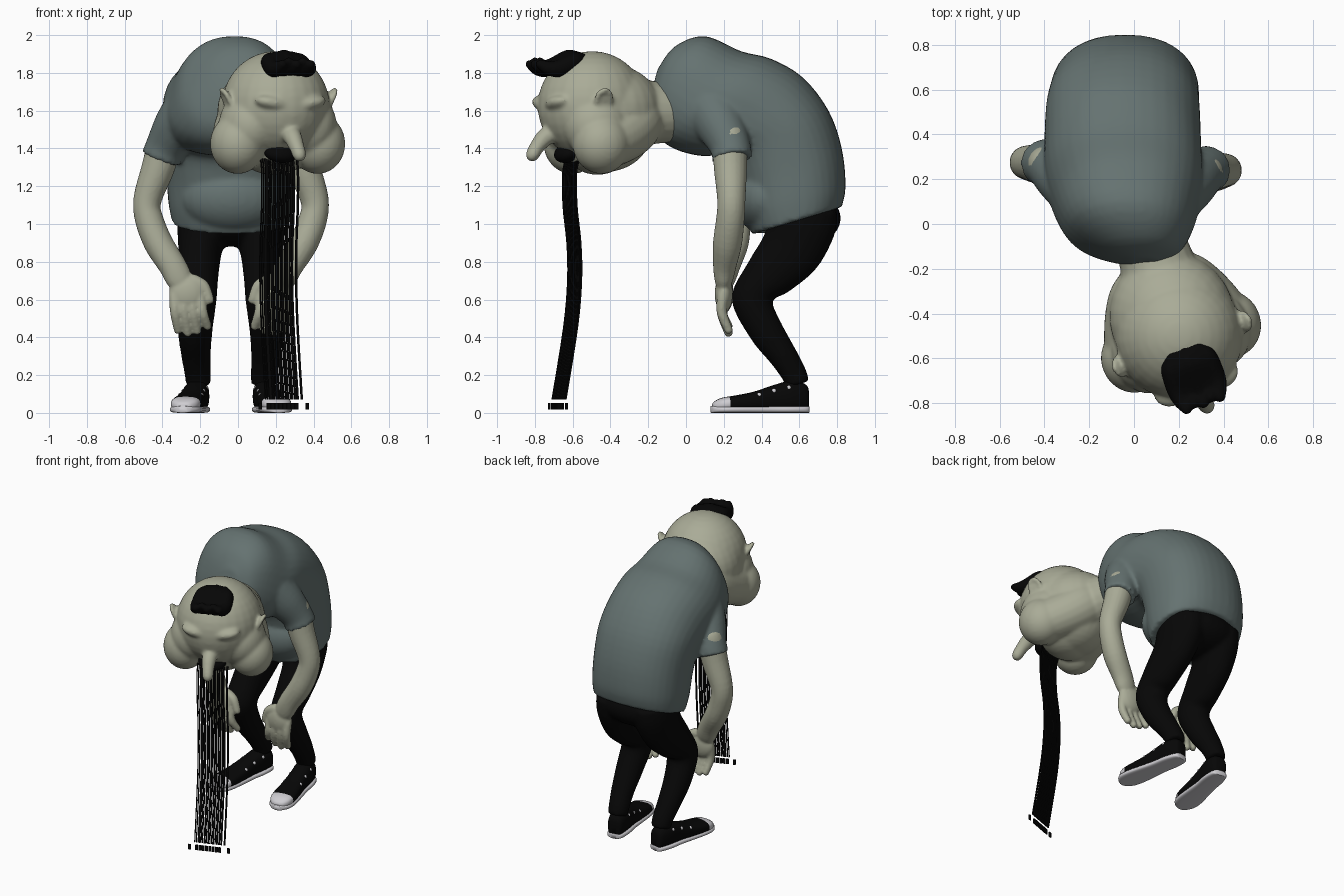
import bpy, bmesh, math, random
from mathutils import Vector, Matrix

if "Cube" in bpy.data.objects:
    bpy.data.objects.remove(bpy.data.objects["Cube"])

CX = -0.037                       # mirror line of the body
HEAD = (0.21, -0.525, 1.6)        # head pivot, turned 20 degrees
TURN = math.radians(20)


def material(name, rgb):
    m = bpy.data.materials.new(name)
    m.diffuse_color = (*rgb, 1)
    m.use_nodes = True
    m.node_tree.nodes["Principled BSDF"].inputs["Base Color"].default_value = m.diffuse_color
    return m


SKIN = material("pale skin", (0.40, 0.41, 0.31))
SHIRT = material("grey green shirt", (0.13, 0.17, 0.165))
BLACK = material("black", (0.002, 0.002, 0.002))
WHITE = material("shoe white", (0.62, 0.61, 0.64))


def loft(bm, rings, n=24, p=1.0, sub=4):
    """Smooth skin through rings of (centre, half axis u, half axis v)."""
    R = [[Vector(a) for a in r] for r in rings]
    dense, last = [], len(R) - 1
    for i in range(last):
        q = R[max(i - 1, 0)], R[i], R[i + 1], R[min(i + 2, last)]
        for k in range(sub):
            t = k / sub
            dense.append([0.5 * (2 * b + (c - a) * t + (2 * a - 5 * b + 4 * c - d) * t * t
                          + (3 * b - a - 3 * c + d) * t ** 3) for a, b, c, d in zip(*q)])
    dense.append(R[-1])
    loops = []
    for c, u, v in dense:
        loop = []
        for k in range(n):
            a = math.tau * k / n
            x, y = math.cos(a), math.sin(a)
            loop.append(bm.verts.new(c + u * math.copysign(abs(x) ** p, x)
                                     + v * math.copysign(abs(y) ** p, y)))
        loops.append(loop)
    for A, B in zip(loops, loops[1:]):
        for k in range(n):
            bm.faces.new((A[k], A[(k + 1) % n], B[(k + 1) % n], B[k]))
    bm.faces.new(loops[0])
    bm.faces.new(loops[-1])


def tube(bm, pts, ends=True, n=20):
    """Round limb through (x, y, z, radius[, radius2])."""
    P = [Vector(p[:3]) for p in pts]
    rings = []
    for i, p in enumerate(pts):
        t = (P[min(i + 1, len(P) - 1)] - P[max(i - 1, 0)]).normalized()
        ax = Vector((0, 1, 0)) if abs(t.x) > 0.9 else Vector((1, 0, 0))
        u = (ax - t * t.dot(ax)).normalized()
        v = t.cross(u)
        caps = [(0, 1)]
        if ends and i == 0:
            caps = [(-0.95, 0.25), (-0.7, 0.7), (0, 1)]
        if ends and i == len(P) - 1:
            caps = [(0, 1), (0.7, 0.7), (0.95, 0.25)]
        for off, s in caps:
            rings.append((P[i] + t * off * p[3], u * p[3] * s, v * p[-1] * s))
    loft(bm, rings, n)


def ball(bm, c, r, rot=(0, 0, 0)):
    m = Matrix.Translation(c)
    for ang, ax in zip(rot, "XYZ"):
        m = m @ Matrix.Rotation(math.radians(ang), 4, ax)
    bmesh.ops.create_uvsphere(bm, u_segments=28, v_segments=18, radius=1,
                              matrix=m @ Matrix.Diagonal((*r, 1)))


def box(bm, c, size):
    bmesh.ops.create_cube(bm, size=1, matrix=Matrix.Translation(c) @ Matrix.Diagonal((*size, 1)))


def finish(name, bm, mats, voxel=0, smooth=6, loc=(0, 0, 0), turn=0.0, flat=False):
    """Make the object; a voxel size melts the overlapping parts together."""
    bmesh.ops.recalc_face_normals(bm, faces=bm.faces)
    me = bpy.data.meshes.new(name)
    for f in bm.faces:
        f.smooth = not flat
    bm.to_mesh(me)
    bm.free()
    for m in mats:
        me.materials.append(m)
    ob = bpy.data.objects.new(name, me)
    bpy.context.collection.objects.link(ob)
    ob.location, ob.rotation_euler.z = loc, turn
    if voxel:
        r = ob.modifiers.new("melt", 'REMESH')
        r.mode, r.voxel_size, r.use_smooth_shade = 'VOXEL', voxel, True
        s = ob.modifiers.new("soften", 'SMOOTH')
        s.factor, s.iterations = 0.5, smooth
    return ob


# Shirt: rings from (front y, z), (back y, z), half width, centre x
bm = bmesh.new()
rings = []
for fy, fz, by, bz, w, cx in [
        (.35, .945, .825, 1.09, .315, -.035), (.31, 1.05, .845, 1.2, .33, -.04),
        (.28, 1.2, .825, 1.4, .335, -.045), (.22, 1.35, .755, 1.6, .345, -.05),
        (.08, 1.36, .62, 1.775, .35, -.05), (-.03, 1.385, .45, 1.875, .35, -.045),
        (-.115, 1.43, .29, 1.915, .325, -.035), (-.165, 1.5, .1, 1.995, .27, -.02),
        (-.185, 1.59, -.06, 1.94, .17, .02), (-.185, 1.69, -.15, 1.82, .06, .04)]:
    rings.append(((cx, (fy + by) / 2, (fz + bz) / 2), (w, 0, 0), (0, (by - fy) / 2, (bz - fz) / 2)))
loft(bm, rings, 36, 0.88)
ball(bm, (CX + .01, .42, 1.14), (.28, .175, .19))             # belly
for s in (-1, 1):
    dy = 0.03 if s < 0 else 0
    tube(bm, [(CX + s * x, y + dy, z, r) for x, y, z, r in
              [(.21, .14, 1.6, .15), (.285, .19, 1.51, .13), (.345, .235, 1.41, .108),
               (.37, .245, 1.345, .108)]], ends=False)
finish("shirt", bm, [SHIRT], 0.014, 4)

# Trousers: seat and two bent legs
bm = bmesh.new()
ball(bm, (CX, .61, 1.03), (.285, .21, .15))
for s in (-1, 1):
    tube(bm, [(CX + s * x, y, z, rx, ry) for x, y, z, rx, ry in
              [(.145, .615, 1.08, .13, .19), (.15, .605, .98, .135, .185), (.165, .55, .85, .115, .165),
               (.175, .435, .72, .108, .133), (.18, .35, .6, .104, .11), (.19, .42, .44, .093, .092),
               (.185, .515, .3, .078, .076), (.175, .575, .2, .07, .067),
               (.175, .59, .15, .068, .065)]], ends=False)
finish("trousers", bm, [BLACK], 0.014, 6)

# Shoes: one table of (y, half width, height) drives upper and sole
FOOT = [(.075, .02, .1), (.06, .05, .15), (-.02, .066, .17), (-.12, .066, .145), (-.22, .074, .112),
        (-.32, .081, .092), (-.39, .073, .08), (-.43, .045, .06), (-.442, .02, .045)]
for s, side in ((-1, "left"), (1, "right")):
    place = dict(loc=(CX + s * .178, .575, 0), turn=s * math.radians(10))
    bm = bmesh.new()
    loft(bm, [((0, y, h / 2 + .005), (w, 0, 0), (0, 0, h / 2 - .005)) for y, w, h in FOOT], 24, 0.75)
    for f in bm.faces:
        f.material_index = int(f.calc_center_median().y < -.36)   # pale toe cap
    finish(side + "_shoe", bm, [BLACK, WHITE], **place)
    bm = bmesh.new()
    loft(bm, [((0, y * 1.015, .018), (w + .004, 0, 0), (0, 0, .018)) for y, w, h in FOOT], 24, 0.6)
    finish(side + "_sole", bm, [WHITE], **place)
    bm = bmesh.new()
    for e in (-1, 1):
        for y, x, z in [(-.04, .052, .132), (-.12, .052, .115), (-.2, .056, .093)]:
            ball(bm, (e * x, y, z), (.012, .013, .013))
    finish(side + "_eyelets", bm, [WHITE], **place)

# Arms with hands resting by the knees
for s, side in ((-1, "left"), (1, "right")):
    bm = bmesh.new()
    dy = 0.035 if s < 0 else 0

    def P(x, y, z, *r):
        return (CX + s * x, y + dy * max(0, min(1, (z - .6) / .3)), z, *r)
    tube(bm, [P(.345, .23, 1.46, .09), P(.385, .235, 1.3, .088), P(.442, .24, 1.13, .075),
              P(.435, .235, 1.03, .075), P(.385, .22, .9, .077), P(.31, .205, .78, .073, .062),
              P(.275, .2, .71, .07, .05)])
    ball(bm, P(.23, .2, .63), (.098, .048, .1), (0, s * 15, 0))
    for bx, tx, tz in [(.3, .28, .44), (.255, .23, .425), (.21, .18, .435), (.165, .125, .46)]:
        tube(bm, [P(bx, .195, .62, .029), P((bx + tx) / 2 + .005, .19, .53, .028),
                  P(tx, .225, tz, .023)], n=12)
    tube(bm, [P(.2, .2, .7, .036), P(.145, .2, .67, .032), P(.115, .205, .6, .026)], n=12)
    finish(side + "_arm", bm, [SKIN], 0.009, 3)

# Head, built facing -y then turned
hat = dict(loc=HEAD, turn=TURN)
bm = bmesh.new()
ball(bm, (0, .03, .025), (.285, .29, .29))                    # skull
ball(bm, (0, .11, .0), (.28, .3, .25))                        # back of skull
ball(bm, (0, .1, -.11), (.25, .25, .215))                     # throat
ball(bm, (0, .06, -.17), (.22, .18, .17))                     # jaw
ball(bm, (0, -.09, -.09), (.17, .135, .095))                  # upper lip
tube(bm, [(0, .2, -.01, .2), (.015, .33, -.01, .175), (.02, .39, -.01, .165),
          (.02, .46, -.01, .16)], ends=False)                 # neck
tube(bm, [(0, -.18, -.11, .05), (0, -.24, -.145, .048), (.005, -.285, -.195, .04),
          (.01, -.31, -.235, .037)])                          # nose
for s in (-1, 1):
    ball(bm, (s * .225, 0, -.175), (.146, .153, .16))         # puffed cheek
    ball(bm, (s * .16, .0, -.08), (.16, .18, .18))            # cheek to skull
    tube(bm, [(s * .21, .01, -.175, .14), (s * .15, .14, -.12, .155), (s * .08, .24, -.05, .16)])
    ball(bm, (s * .1, -.2, .04), (.1, .065, .04), (0, s * -10, 0))  # brow
    ball(bm, (s * .285, -.01, .06), (.018, .036, .048), (0, s * 20, 0))
    ring = [(s * (.293 + .024 * math.sin(a)), -.012 + .04 * math.cos(a), .062 + .047 * math.sin(a), .015)
            for a in [math.radians(d) for d in range(-110, 221, 30)]]
    tube(bm, ring, n=10)                                      # ear rim
finish("head", bm, [SKIN], 0.011, 9, **hat)

# Open mouth
bm = bmesh.new()
ball(bm, (-.015, -.1, -.22), (.095, .075, .052), (25, 0, 0))
finish("mouth", bm, [BLACK], **hat)

# Hair tuft: fused strands curling forward
bm = bmesh.new()
for i in range(5):
    x = (i - 2) * .042
    d = .012 * (i % 2)
    tube(bm, [(x * .7, -.035 - abs(x) * .25, .275, .035), (x * .95, -.1, .274 - abs(x) * .2, .05),
              (x * 1.08, -.19, .235 - abs(x) * .15, .047), (x * 1.05, -.25, .225, .038),
              (x * .95, -.29 + d, .245 + d, .026)], n=12)
finish("hair_tuft", bm, [BLACK], 0.01, 3, **hat)

# Stream of thin vertical stripes pouring from the mouth
random.seed(4)
flow = [(-.05, -.215), (-.088, -.31), (-.088, -.5), (-.066, -.7), (-.062, -.9),
        (-.085, -1.15), (-.15, -1.53)]
bm = bmesh.new()
x = -.125
while x < .085:
    w = random.choice((.006, .006, .011, .017))
    if x + w > .068:
        x, w = .076, .011
    loft(bm, [((x + w / 2, y, z), (w / 2, .004, 0), (-w / 2, .004, 0)) for y, z in flow], 4, 1)
    x += w + random.choice((.003, .003, .005, .006))
finish("stripe_stream", bm, [BLACK], flat=True, **hat)

# Row of plain marks below the stripes
bm = bmesh.new()
for x in [-.155] + [-.108 + .0225 * k for k in range(8)] + [.11]:
    box(bm, (x, -.155, -1.565), (.018, .009, .036))
finish("stream_end_marks", bm, [BLACK], flat=True, **hat)
